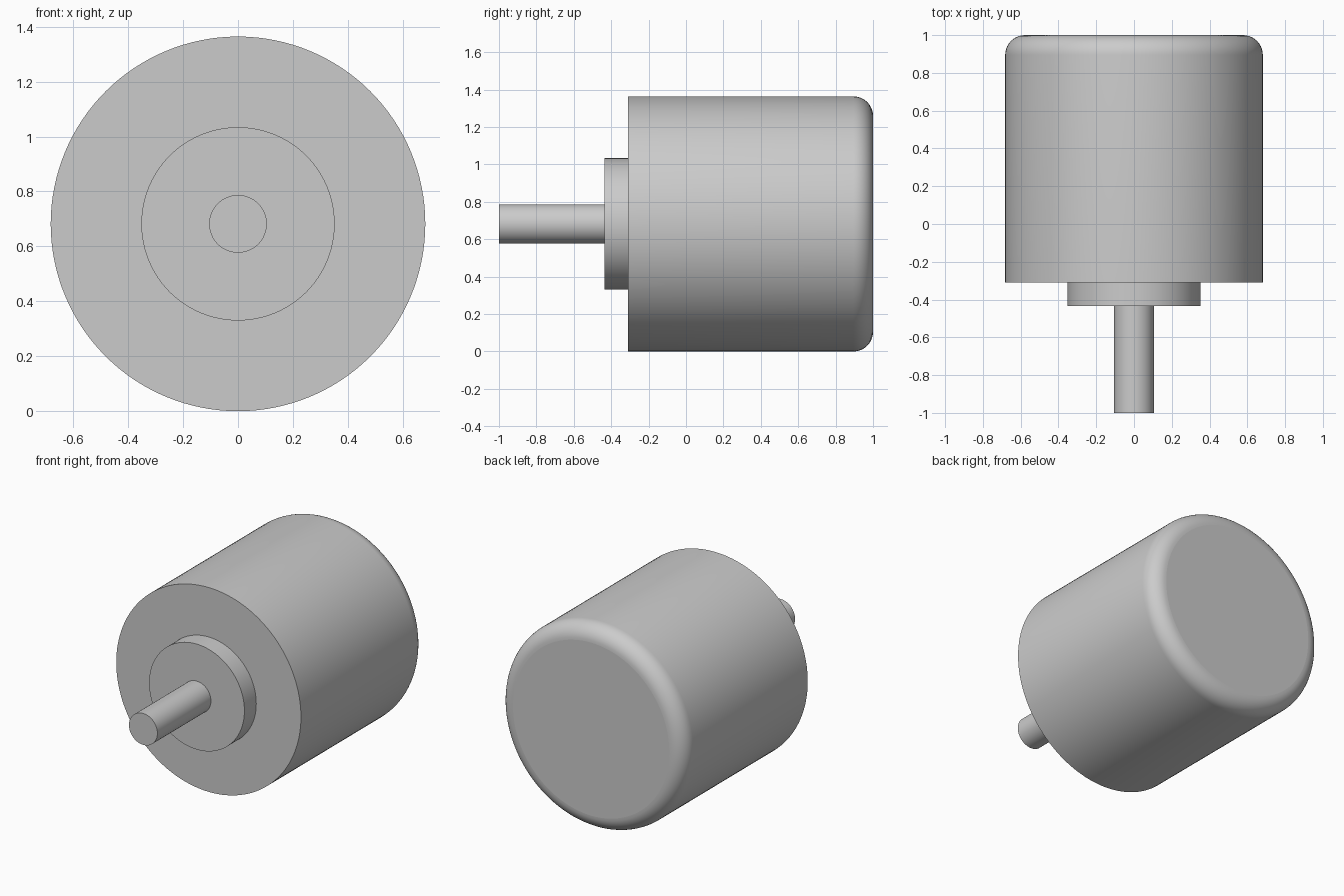
import bpy
import bmesh
import math
from mathutils import Matrix, Vector

cube = bpy.data.objects.get("Cube")
if cube:
    bpy.data.objects.remove(cube, do_unlink=True)

AXIS_Z = 0.682  # height of the shared axis

# One plain grey for the whole motor
grey = bpy.data.materials.new("light grey")
colour = (0.6, 0.6, 0.6, 1.0)
grey.diffuse_color = colour
grey.use_nodes = True
grey.node_tree.nodes["Principled BSDF"].inputs["Base Color"].default_value = colour


def cylinder(name, radius, front, back, sides, fillet=0.0):
    """Capped cylinder along y, with an optional rounded back rim."""
    bm = bmesh.new()
    place = Matrix.Translation((0, (front + back) / 2, 0)) @ Matrix.Rotation(math.pi / 2, 4, "X")
    bmesh.ops.create_cone(bm, cap_ends=True, segments=sides, radius1=radius,
                          radius2=radius, depth=back - front, matrix=place)
    if fillet:
        rim = [e for e in bm.edges if all(v.co.y > back - 0.001 for v in e.verts)]
        bmesh.ops.bevel(bm, geom=rim, offset=fillet, segments=10, profile=0.5,
                        affect="EDGES", clamp_overlap=True)
    bmesh.ops.recalc_face_normals(bm, faces=bm.faces)
    # Round walls are smooth, end caps stay flat with crisp edges
    for face in bm.faces:
        face.smooth = len(face.verts) == 4
    mesh = bpy.data.meshes.new(name)
    bm.to_mesh(mesh)
    bm.free()
    mesh.materials.append(grey)
    obj = bpy.data.objects.new(name, mesh)
    obj.location = Vector((0, 0, AXIS_Z))
    bpy.context.collection.objects.link(obj)
    return obj


# Main housing, with a rounded rim at the back
cylinder("housing", AXIS_Z, -0.31, 1.0, 128, fillet=0.105)
# Raised boss on the front face
cylinder("front_boss", 0.352, -0.435, -0.31, 96)
# Drive shaft
cylinder("shaft", 0.105, -1.0, -0.435, 64)
